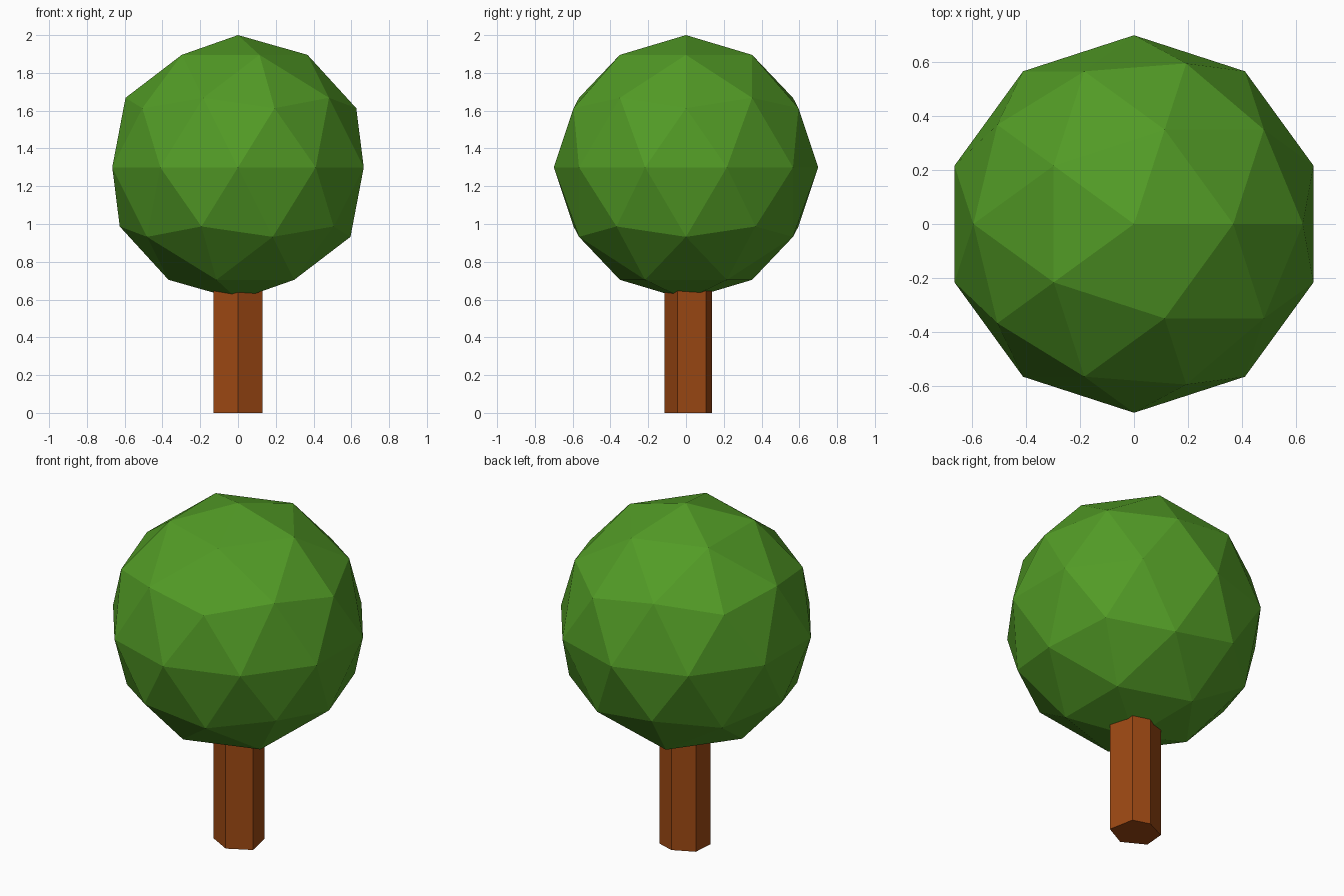
import bpy
import bmesh

if "Cube" in bpy.data.objects:
    bpy.data.objects.remove(bpy.data.objects["Cube"])


def flat_material(name, colour):
    mat = bpy.data.materials.new(name)
    mat.diffuse_color = (*colour, 1.0)
    mat.use_nodes = True
    mat.node_tree.nodes["Principled BSDF"].inputs["Base Color"].default_value = mat.diffuse_color
    return mat


def add_object(name, bm, mat):
    mesh = bpy.data.meshes.new(name)
    bmesh.ops.recalc_face_normals(bm, faces=bm.faces)
    bm.to_mesh(mesh)
    bm.free()
    mesh.materials.append(mat)
    obj = bpy.data.objects.new(name, mesh)
    bpy.context.collection.objects.link(obj)
    return obj


leaf_green = flat_material("leaf_green", (0.085, 0.33, 0.019))
bark_brown = flat_material("bark_brown", (0.34, 0.066, 0.0065))

# Faceted round crown
bm = bmesh.new()
bmesh.ops.create_icosphere(bm, subdivisions=2, radius=0.7)
bmesh.ops.translate(bm, verts=bm.verts, vec=(0, 0, 1.3))
add_object("crown", bm, leaf_green)

# Trunk: slightly uneven six-sided log, its top buried in the crown
outline = [(0, -0.115), (0.13, -0.046), (0.1, 0.106),
           (0, 0.137), (-0.12, 0.08), (-0.13, -0.044)]
bm = bmesh.new()
base = bm.faces.new([bm.verts.new((x, y, 0)) for x, y in outline])
extruded = bmesh.ops.extrude_face_region(bm, geom=[base], use_keep_orig=True)
top = [v for v in extruded["geom"] if isinstance(v, bmesh.types.BMVert)]
bmesh.ops.translate(bm, verts=top, vec=(0, 0, 0.7))
add_object("trunk", bm, bark_brown)
